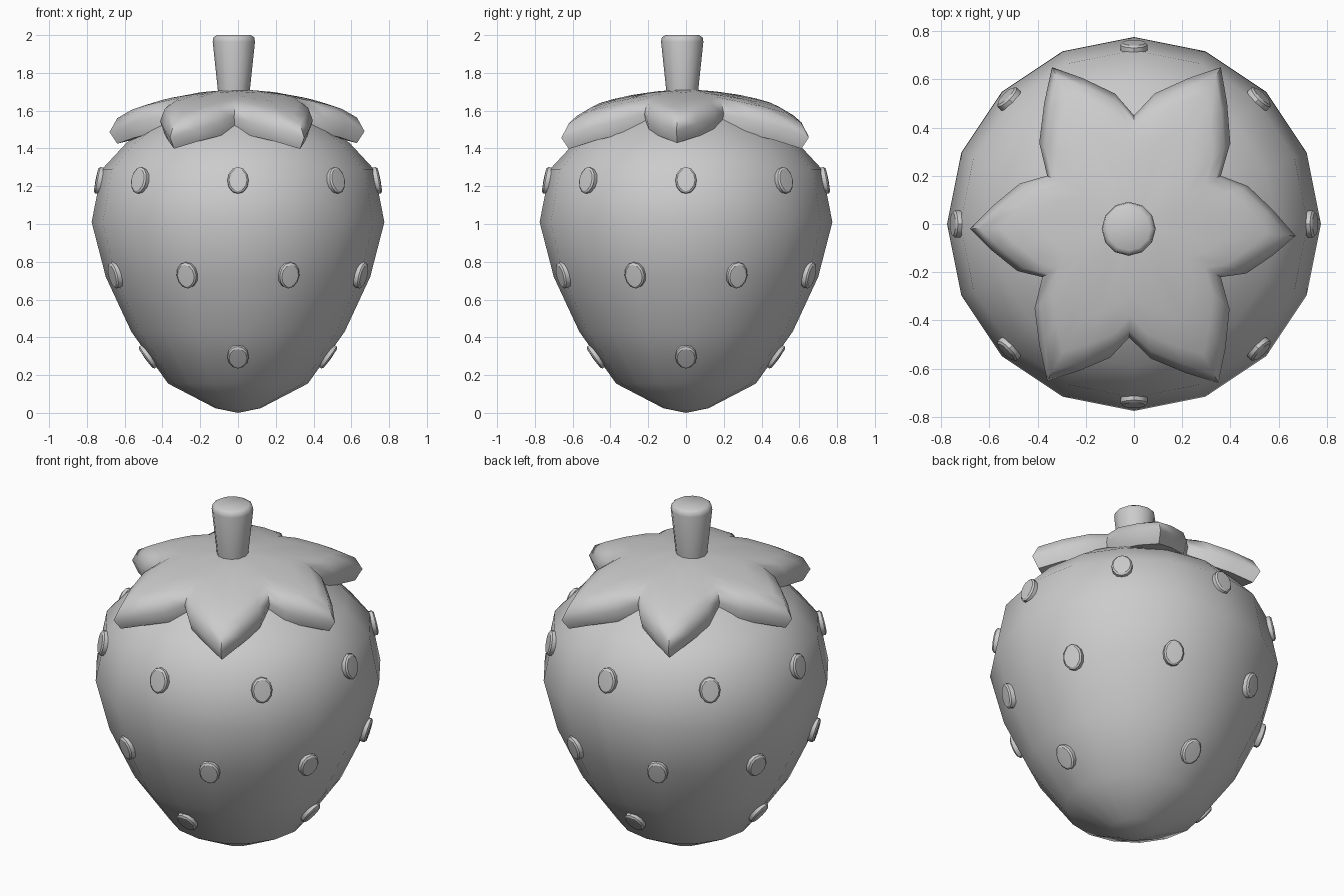
import bpy, bmesh
from math import sin, cos, pi, radians
from mathutils import Vector, Matrix

if "Cube" in bpy.data.objects:
    bpy.data.objects.remove(bpy.data.objects["Cube"])

grey = bpy.data.materials.new("plain grey")
grey.use_nodes = True
colour = (0.6, 0.6, 0.6, 1)
grey.diffuse_color = colour
grey.node_tree.nodes["Principled BSDF"].inputs["Base Color"].default_value = colour


def finish(bm, name, angle):
    bmesh.ops.recalc_face_normals(bm, faces=bm.faces)
    mesh = bpy.data.meshes.new(name)
    bm.to_mesh(mesh)
    bm.free()
    obj = bpy.data.objects.new(name, mesh)
    bpy.context.collection.objects.link(obj)
    mesh.materials.append(grey)
    bpy.ops.object.select_all(action="DESELECT")
    obj.select_set(True)
    bpy.context.view_layer.objects.active = obj
    bpy.ops.object.shade_smooth_by_angle(angle=radians(angle))
    return obj


def loft(rings, start=None, end=None):
    """Skin closed rings of points; a start or end point closes with a fan."""
    bm = bmesh.new()
    loops = [[bm.verts.new(p) for p in ring] for ring in rings]
    n = len(loops[0])
    for a, b in zip(loops, loops[1:]):
        for i in range(n):
            j = (i + 1) % n
            bm.faces.new((a[i], a[j], b[j], b[i]))
    for loop, tip in ((loops[0], start), (loops[-1], end)):
        if tip is None:
            bm.faces.new(loop)
        else:
            v = bm.verts.new(tip)
            for i in range(n):
                bm.faces.new((loop[i], loop[(i + 1) % n], v))
    return bm


def circle(r, z, n, cx=0, cy=0):
    return [(cx + r * cos(2 * pi * i / n), cy + r * sin(2 * pi * i / n), z) for i in range(n)]


# Fruit body, a sixteen-sided lathe
profile = [(0.12, 0.025), (0.37, 0.155), (0.565, 0.43), (0.70, 0.72), (0.775, 1.01),
           (0.72, 1.29), (0.59, 1.43), (0.4, 1.56), (0.2, 1.63)]
finish(loft([circle(r, z, 16) for r, z in profile], (0, 0, 0), (0, 0, 1.65)), "fruit_body", 60)


# Seeds, thin oval discs lying on the body in three rows
def surface(z):
    for (r0, z0), (r1, z1) in zip(profile, profile[1:]):
        if z0 <= z <= z1:
            return r0 + (r1 - r0) * (z - z0) / (z1 - z0), Vector((r1 - r0, 0, z1 - z0)).normalized()


def seed(name, z, azimuth):
    r, up = surface(z)
    out = Vector((up.z, 0, -up.x))
    side = Vector((0, 1, 0))
    turn = Matrix.Rotation(azimuth, 3, "Z")
    base = Vector((r, 0, z))
    rings = []
    for size, lift in ((1, -0.03), (1, 0.012), (0.85, 0.02)):
        rings.append([turn @ (base + out * lift + size * (side * 0.056 * cos(t) + up * 0.071 * sin(t)))
                      for t in [2 * pi * i / 12 for i in range(12)]])
    finish(loft(rings, None, turn @ (base + out * 0.023)), name, 35)


for row, z, count, offset in (("upper", 1.23, 8, 0), ("middle", 0.73, 8, pi / 8), ("lower", 0.3, 4, 0)):
    for k in range(count):
        seed(f"{row}_seed_{k + 1}", z, offset + 2 * pi * k / count)

# Leafy cap, a puffy six-pointed star drooping over the top
tips = [(0.67, -0.05), (0.36, 0.65), (-0.34, 0.65), (-0.68, -0.02), (-0.36, -0.65), (0.35, -0.66)]
notches = [(0.36, 0.2), (0, 0.45), (-0.36, 0.2), (-0.38, -0.22), (-0.02, -0.47), (0.36, -0.22)]
outline = []
for k in range(6):
    tip, after, before = Vector(tips[k]), Vector(notches[k]), Vector(notches[k - 1])
    sideways = Vector((-tip.y, tip.x)).normalized()
    outline.append(before)
    for t, bulge in ((0.35, 0.045), (0.7, 0.03)):
        outline.append(before.lerp(tip, t) - sideways * bulge)
    outline.append(tip)
    for t, bulge in ((0.7, 0.03), (0.35, 0.045)):
        outline.append(after.lerp(tip, t) + sideways * bulge)


def leaf_ring(scale, drop):
    return [(p.x * scale, p.y * scale, 1.71 - 0.33 * (p * scale).length_squared - drop) for p in outline]


sections = [(0.3, 0), (0.6, 0), (0.82, 0), (0.94, 0.015), (1, 0.07), (0.94, 0.15), (0.6, 0.17)]
finish(loft([leaf_ring(s, d) for s, d in sections], (0, 0, 1.715), (0, 0, 1.53)), "leaf_cap", 60)

# Stem, flaring to a rounded top
stem = [(0.08, 1.66), (0.086, 1.72), (0.112, 1.965), (0.108, 1.988), (0.09, 2.0)]
finish(loft([circle(r, z, 12, -0.022, -0.02) for r, z in stem]), "stem", 50)
